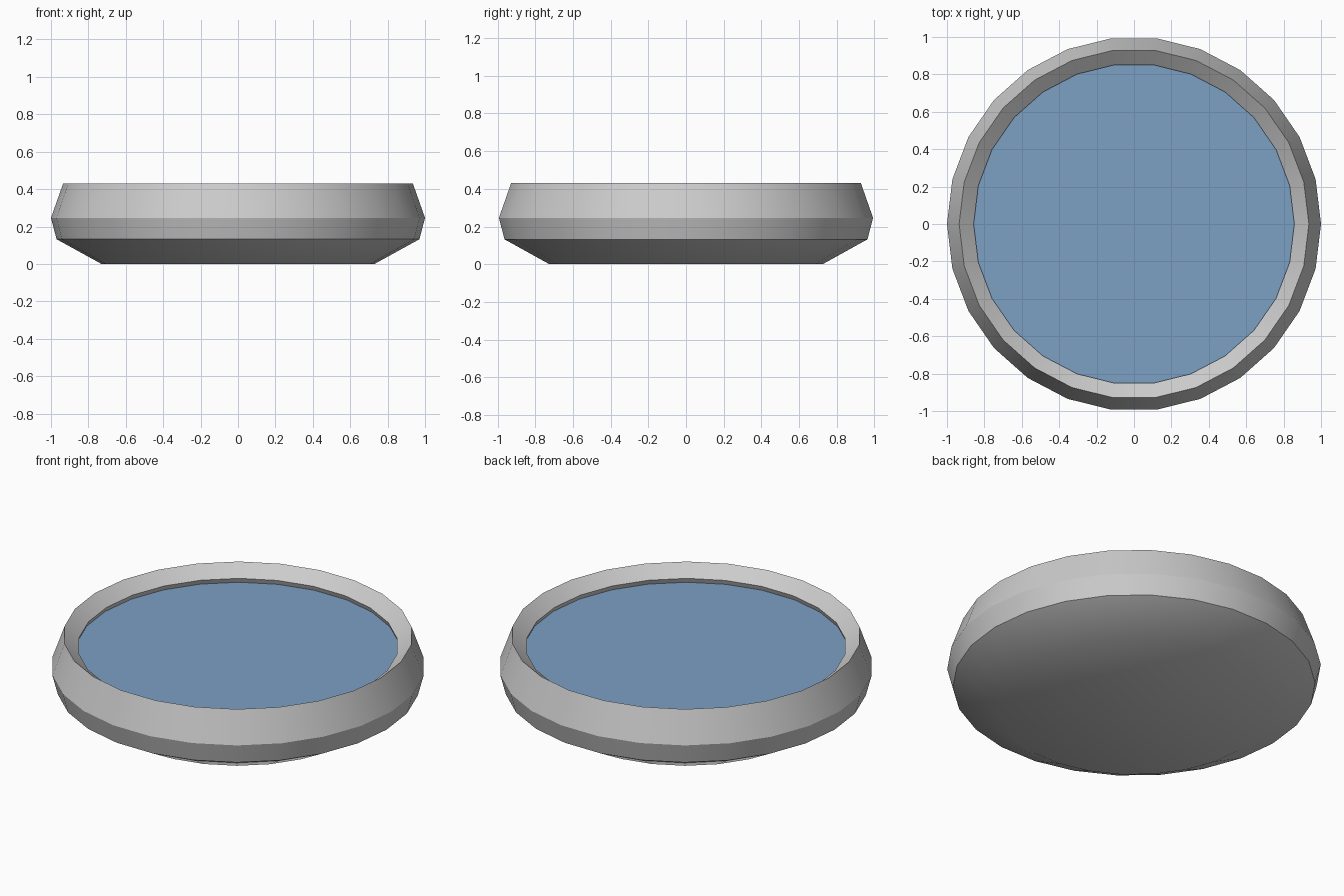
import bpy, bmesh, math

if "Cube" in bpy.data.objects:
    bpy.data.objects.remove(bpy.data.objects["Cube"])

SIDES = 26


def ring(bm, r, z):
    return [bm.verts.new((r * math.cos(2 * math.pi * i / SIDES),
                          r * math.sin(2 * math.pi * i / SIDES), z))
            for i in range(SIDES)]


def finish(bm, name):
    bmesh.ops.recalc_face_normals(bm, faces=bm.faces[:])
    mesh = bpy.data.meshes.new(name)
    bm.to_mesh(mesh)
    bm.free()
    obj = bpy.data.objects.new(name, mesh)
    bpy.context.collection.objects.link(obj)
    return obj


# Bowl: outer wall, sloping rim, undercut inner wall and floor
bm = bmesh.new()
profile = [(0.73, 0.0), (0.97, 0.132), (1.0, 0.246), (0.935, 0.43),
           (0.857, 0.367), (0.905, 0.24), (0.88, 0.16), (0.70, 0.06)]
rings = [ring(bm, r, z) for r, z in profile]
for a, b in zip(rings, rings[1:]):
    for i in range(SIDES):
        j = (i + 1) % SIDES
        bm.faces.new((a[i], a[j], b[j], b[i]))
bm.faces.new(rings[0][::-1])
bm.faces.new(rings[-1])
bowl = finish(bm, "bowl")
bpy.context.view_layer.objects.active = bowl
bowl.select_set(True)
bpy.ops.object.shade_smooth_by_angle(angle=math.radians(30))

# Water surface, meeting the inner wall just under the rim
bm = bmesh.new()
face = bm.faces.new(ring(bm, 0.868, 0.339))
water = finish(bm, "water")
if water.data.polygons[0].normal.z < 0:
    water.data.flip_normals()
blue = bpy.data.materials.new("water_blue")
blue.diffuse_color = (0.2, 0.35, 0.55, 1)
blue.use_nodes = True
blue.node_tree.nodes["Principled BSDF"].inputs["Base Color"].default_value = blue.diffuse_color
water.data.materials.append(blue)
